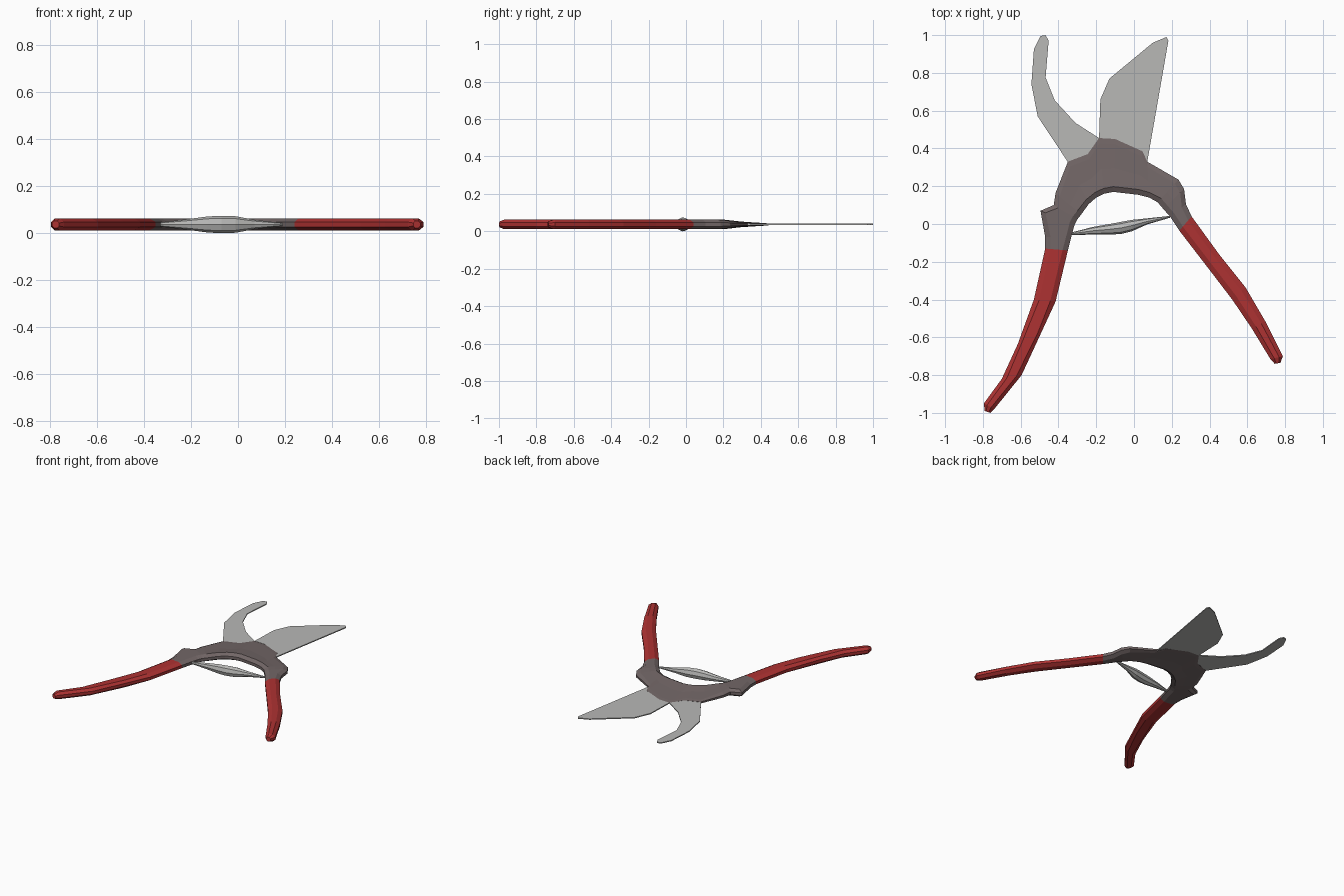
import bpy, bmesh, math
from mathutils import Vector

if "Cube" in bpy.data.objects:
    bpy.data.objects.remove(bpy.data.objects["Cube"])

ZC = 0.037  # mid-plane height


def material(name, rgb):
    m = bpy.data.materials.new(name)
    m.diffuse_color = (*rgb, 1)
    m.use_nodes = True
    m.node_tree.nodes["Principled BSDF"].inputs["Base Color"].default_value = m.diffuse_color
    return m


RED = material("red grip", (0.42, 0.032, 0.032))
BROWN = material("grey brown metal", (0.17, 0.135, 0.135))
STEEL = material("light steel", (0.48, 0.48, 0.47))


def finish(name, bm, mat):
    bmesh.ops.recalc_face_normals(bm, faces=bm.faces)
    me = bpy.data.meshes.new(name)
    bm.to_mesh(me)
    bm.free()
    me.materials.append(mat)
    ob = bpy.data.objects.new(name, me)
    bpy.context.collection.objects.link(ob)
    return ob


def loft(name, rings, mat):
    """Skin a list of closed rings and cap both ends."""
    bm = bmesh.new()
    vr = [[bm.verts.new(p) for p in r] for r in rings]
    n = len(vr[0])
    for a, b in zip(vr, vr[1:]):
        for i in range(n):
            j = (i + 1) % n
            bm.faces.new((a[i], a[j], b[j], b[i]))
    bm.faces.new(vr[0])
    bm.faces.new(vr[-1])
    return finish(name, bm, mat)


def bar_ring(ix, iy, ox, oy, k=1, s=1):
    """Bevelled section from inner to outer edge; k thins the outer edge, s the whole."""
    a, b = Vector((ix, iy)), Vector((ox, oy))
    f = min(0.3, 0.028 / (b - a).length)
    h = 0.026 * s
    prof = [(0, 0.4 * h), (f, h), (0.45, h * (1 + k) / 2), (1 - f, h * (k + 0.12 * (1 - k))),
            (1, h * k * (0.4 if k > 0.5 else 0.8))]
    pts = [(*a.lerp(b, t), ZC + z) for t, z in prof]
    return pts + [(x, y, 2 * ZC - z) for x, y, z in reversed(pts)]


def bar(name, stations, mat):
    return loft(name, [bar_ring(*s) for s in stations], mat)


# Curved metal body, thinning towards the blades
bar("body", [
    (-.35, -.14, -.47, -.13), (-.33, -.06, -.47, -.07), (-.315, -.005, -.495, .07),
    (-.30, .025, -.425, .10), (-.28, .05, -.415, .165, .8), (-.24, .105, -.35, .33, .25),
    (-.20, .14, -.245, .37, .2), (-.16, .16, -.185, .455, .15), (-.11, .17, -.10, .45, .15),
    (.02, .155, .045, .385, .2), (.08, .14, .07, .33, .3), (.125, .115, .235, .235, .8),
    (.155, .08, .265, .185), (.19, .04, .275, .105), (.24, -.035, .305, .04)], BROWN)

# Red grips
bar("left_handle", [
    (-.35, -.14, -.47, -.13), (-.415, -.41, -.53, -.40), (-.484, -.56, -.615, -.635),
    (-.595, -.80, -.70, -.82), (-.74, -.98, -.795, -.95), (-.76, -1.0, -.79, -.99, 1, .6)], RED)
bar("right_handle", [
    (.24, -.035, .305, .04), (.39, -.23, .45, -.16), (.52, -.40, .59, -.335),
    (.625, -.555, .695, -.515), (.722, -.715, .788, -.70), (.745, -.74, .775, -.735, 1, .6)], RED)


def blade(name, outline):
    bm = bmesh.new()
    t = 0.0035
    top = [bm.verts.new((x, y, ZC + t)) for x, y in outline]
    bot = [bm.verts.new((x, y, ZC - t)) for x, y in outline]
    bm.faces.new(top)
    bm.faces.new(bot[::-1])
    n = len(top)
    for i in range(n):
        j = (i + 1) % n
        bm.faces.new((top[i], bot[i], bot[j], top[j]))
    finish(name, bm, STEEL)


# Hooked counter blade and broad cutting blade
blade("hook_blade", [
    (-.35, .328), (-.51, .57), (-.543, .74), (-.53, .925), (-.495, .995), (-.468, 1.0),
    (-.452, .97), (-.468, .775), (-.42, .655), (-.31, .535), (-.185, .455), (-.245, .37)])
blade("cutting_blade", [
    (-.185, .455), (-.178, .66), (-.13, .77), (.10, .96), (.172, .99), (.182, .97),
    (.07, .328), (.045, .385), (-.10, .45)])

# Spindle shaped spring between the arms: x, y, radius across, radius in height
rings = []
for x, y, ry, rz in [(-.34, -.053, .006, .008), (-.22, -.036, .02, .022), (-.13, -.028, .028, .034),
                     (-.07, -.021, .032, .037), (-.01, -.008, .03, .035), (.07, .014, .016, .02),
                     (.19, .038, .005, .006)]:
    rings.append([(x, y + ry * math.cos(a * math.pi / 4), ZC + rz * math.sin(a * math.pi / 4))
                  for a in range(8)])
loft("spring", rings, STEEL)
